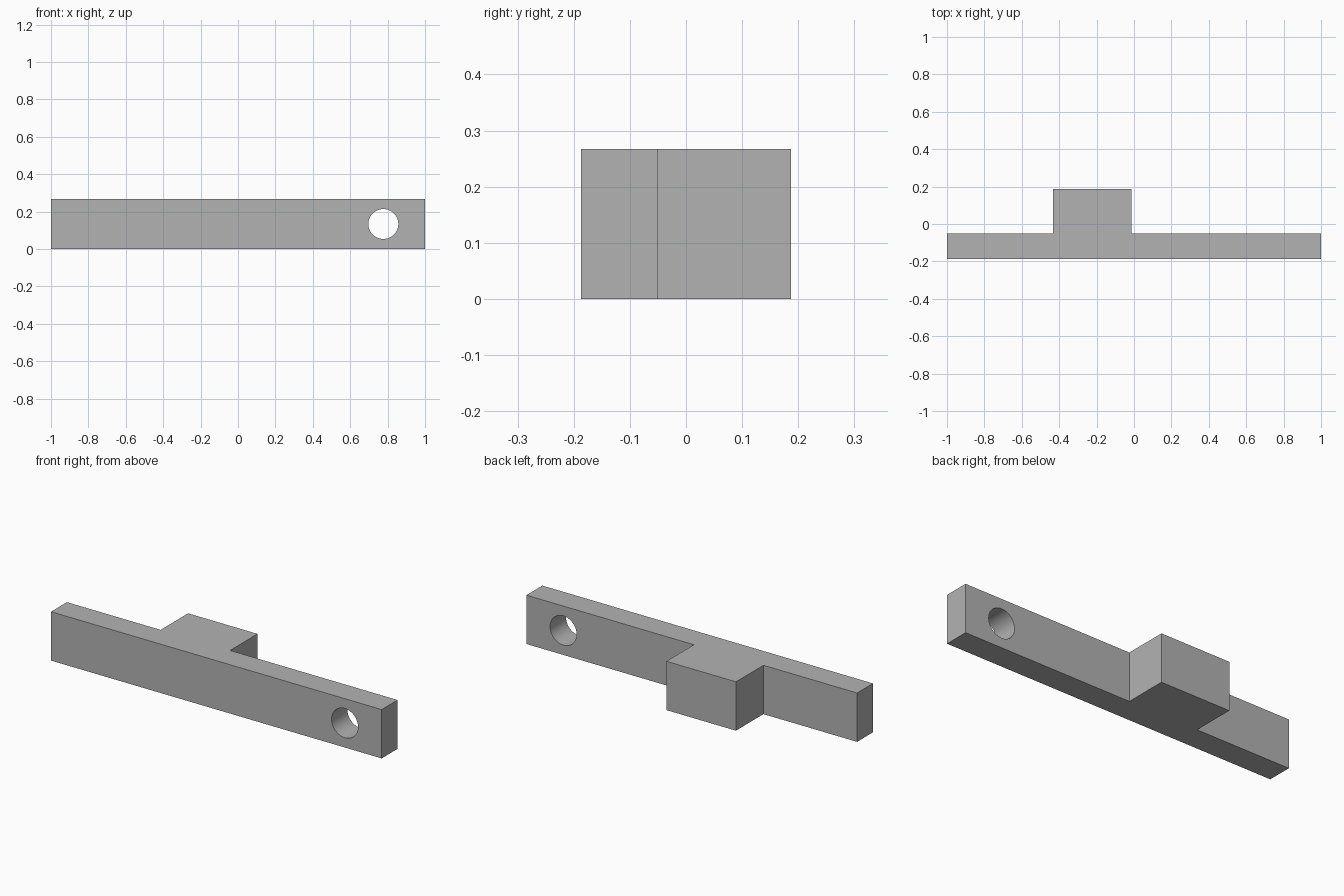
import bpy
import bmesh

cube = bpy.data.objects.get("Cube")
if cube:
    bpy.data.objects.remove(cube, do_unlink=True)

HEIGHT = 0.267
FRONT, STEP, BACK = -0.187, -0.05, 0.187
TAB_LEFT, TAB_RIGHT = -0.433, -0.013
HOLE_X, HOLE_RADIUS = 0.777, 0.08

# Plain grey material
grey = bpy.data.materials.new("plain_grey")
grey.use_nodes = True
colour = (0.45, 0.45, 0.45, 1)
grey.diffuse_color = colour
grey.node_tree.nodes["Principled BSDF"].inputs["Base Color"].default_value = colour

# Bar with a rear tab: one outline extruded upward
outline = [(-1, FRONT), (1, FRONT), (1, STEP), (TAB_RIGHT, STEP),
           (TAB_RIGHT, BACK), (TAB_LEFT, BACK), (TAB_LEFT, STEP), (-1, STEP)]
bm = bmesh.new()
base = bm.faces.new([bm.verts.new((x, y, 0)) for x, y in outline])
top = bmesh.ops.extrude_face_region(bm, geom=[base])["geom"]
bmesh.ops.translate(bm, vec=(0, 0, HEIGHT),
                    verts=[v for v in top if isinstance(v, bmesh.types.BMVert)])
bmesh.ops.recalc_face_normals(bm, faces=bm.faces)
mesh = bpy.data.meshes.new("tabbed_bar")
bm.to_mesh(mesh)
bm.free()
mesh.materials.append(grey)
bar = bpy.data.objects.new("tabbed_bar", mesh)
bpy.context.collection.objects.link(bar)

# Round through hole near the left end
bpy.ops.mesh.primitive_cylinder_add(
    vertices=64, radius=HOLE_RADIUS, depth=0.4,
    location=(HOLE_X, (FRONT + STEP) / 2, HEIGHT / 2), rotation=(1.570796, 0, 0))
cutter = bpy.context.object
cutter.name = "hole_cutter"
cutter.hide_render = True
cutter.data.materials.append(grey)
cut = bar.modifiers.new("through_hole", "BOOLEAN")
cut.operation = "DIFFERENCE"
cut.solver = "EXACT"
cut.object = cutter

# Bake the cut, drop the cutter and smooth the hole wall
bpy.ops.object.select_all(action="DESELECT")
bar.select_set(True)
bpy.context.view_layer.objects.active = bar
bpy.ops.object.modifier_apply(modifier=cut.name)
bpy.data.objects.remove(cutter, do_unlink=True)
bpy.ops.object.shade_smooth_by_angle(angle=0.5)
